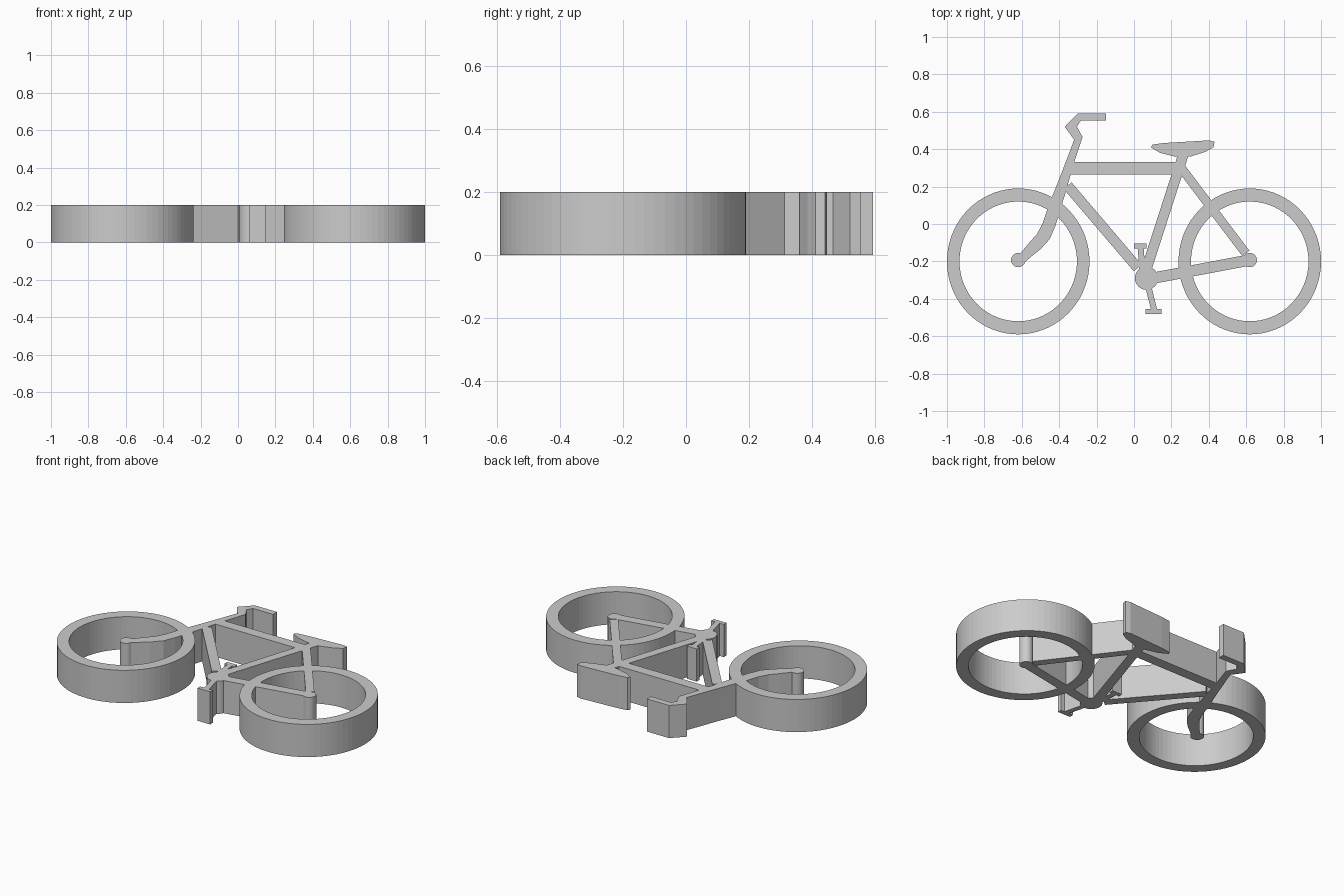
import bpy
import bmesh
from math import cos, sin, tau
from mathutils import Vector

THICK = 0.2
HUB_Y = -0.2
WHEEL_X = 0.619

cube = bpy.data.objects.get("Cube")
if cube:
    bpy.data.objects.remove(cube, do_unlink=True)

grey = bpy.data.materials.new("plain grey")
grey.use_nodes = True
grey.diffuse_color = (0.6, 0.6, 0.6, 1)
grey.node_tree.nodes["Principled BSDF"].inputs["Base Color"].default_value = grey.diffuse_color


def extrude(name, outlines):
    """Raise flat outlines (lists of 2D points, one per face) to full thickness."""
    bm = bmesh.new()
    for outline in outlines:
        bm.faces.new([bm.verts.new((x, y, 0)) for x, y in outline])
    bmesh.ops.remove_doubles(bm, verts=bm.verts, dist=0.0001)
    result = bmesh.ops.extrude_face_region(bm, geom=bm.faces[:], use_keep_orig=True)
    top = [v for v in result["geom"] if isinstance(v, bmesh.types.BMVert)]
    bmesh.ops.translate(bm, vec=(0, 0, THICK), verts=top)
    bmesh.ops.recalc_face_normals(bm, faces=bm.faces)
    mesh = bpy.data.meshes.new(name)
    bm.to_mesh(mesh)
    bm.free()
    mesh.materials.append(grey)
    obj = bpy.data.objects.new(name, mesh)
    bpy.context.collection.objects.link(obj)
    return obj


def ellipse(cx, cy, rx, ry, count):
    return [(cx + rx * cos(tau * i / count), cy + ry * sin(tau * i / count))
            for i in range(count)]


def disc(name, cx, cy, radius):
    extrude(name, [ellipse(cx, cy, radius, radius, 32)])


def ring(name, cx, cy, outer, inner, count=72):
    a = ellipse(cx, cy, *outer, count)
    b = ellipse(cx, cy, *inner, count)
    extrude(name, [(a[i - 1], a[i], b[i], b[i - 1]) for i in range(count)])


def bar(name, start, end, width):
    start, end = Vector(start), Vector(end)
    side = (end - start).orthogonal().normalized() * width / 2
    extrude(name, [[start + side, end + side, end - side, start - side]])


# Wheels and axle ends
for label, x in (("front", -WHEEL_X), ("rear", WHEEL_X)):
    ring(label + "_wheel", x, HUB_Y, (0.381, 0.39), (0.314, 0.32))
    disc(label + "_hub", x, HUB_Y + 0.007, 0.038)

# Curved fork, steering column and handlebar in one profile
extrude("fork_and_handlebar", [[
    (-.61, -.16), (-.56, -.10), (-.52, -.055), (-.49, 0), (-.46, .09),
    (-.40, .24), (-.32, .45), (-.37, .52), (-.30, .592), (-.15, .592),
    (-.15, .553), (-.285, .553), (-.305, .52), (-.275, .465), (-.32, .33),
    (-.365, .17), (-.39, .09), (-.42, -.01), (-.45, -.08), (-.50, -.135),
    (-.55, -.175), (-.585, -.205)]])

# Frame tubes
bar("top_tube", (-.35, .298), (.24, .298), .065)
bar("down_tube", (-.355, .205), (.02, -.235), .055)
bar("seat_tube", (.265, .375), (.065, -.245), .055)
bar("seat_stay", (.25, .303), (.598, -.157), .048)
bar("chain_stay", (.10, -.29), (.60, -.196), .06)

# Saddle
extrude("saddle", [[
    (.09, .41), (.10, .425), (.16, .433), (.40, .447), (.43, .44),
    (.425, .41), (.38, .385), (.30, .36), (.22, .36), (.14, .38)]])

# Cranks and pedals
disc("chainring", .067, -.29, .062)
bar("upper_crank", (.035, -.12), (.045, -.25), .032)
bar("upper_pedal", (0, -.117), (.067, -.117), .026)
bar("lower_crank", (.075, -.33), (.108, -.46), .032)
bar("lower_pedal", (.062, -.467), (.147, -.467), .026)
